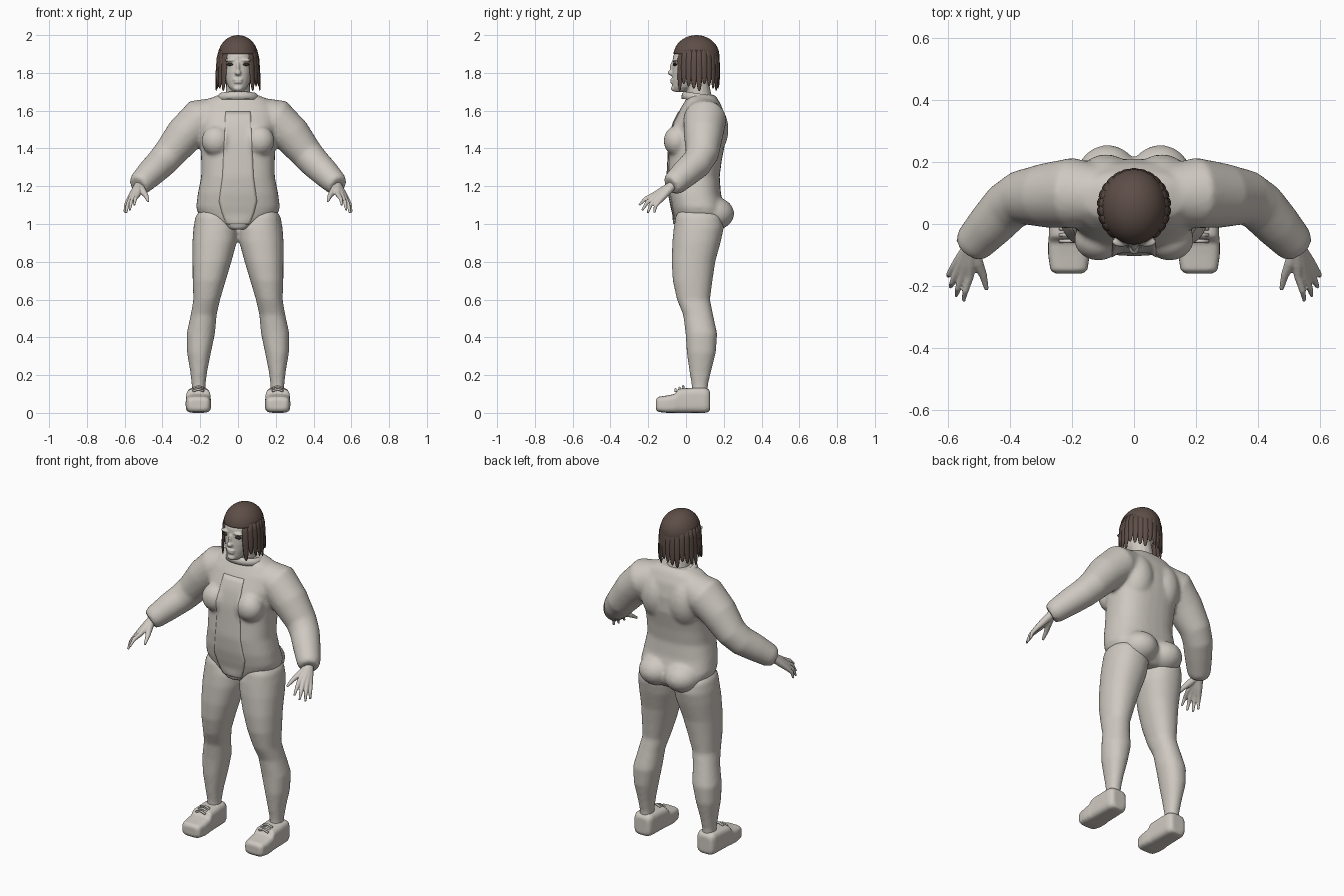
import bpy, bmesh, math
from mathutils import Vector, Matrix

cube = bpy.data.objects.get("Cube")
if cube:
    bpy.data.objects.remove(cube, do_unlink=True)


def material(name, rgb):
    m = bpy.data.materials.new(name)
    m.use_nodes = True
    m.diffuse_color = (*rgb, 1)
    m.node_tree.nodes["Principled BSDF"].inputs["Base Color"].default_value = (*rgb, 1)
    return m


CLAY = material("warm grey", (0.62, 0.58, 0.53))
HAIR = material("dark brown", (0.11, 0.075, 0.062))
DARK = material("eye black", (0.03, 0.025, 0.025))


def loft(bm, rings, n=24, power=2.0):
    """Skin closed rings given as (centre, half-axis u, half-axis v)."""
    loops = []
    for c, u, v in rings:
        loop = []
        for i in range(n):
            a = math.tau * i / n
            ca, sa = math.cos(a), math.sin(a)
            p = Vector(c) + Vector(u) * math.copysign(abs(ca) ** (2 / power), ca)
            loop.append(bm.verts.new(p + Vector(v) * math.copysign(abs(sa) ** (2 / power), sa)))
        loops.append(loop)
    for a, b in zip(loops, loops[1:]):
        for i in range(n):
            j = (i + 1) % n
            bm.faces.new((a[i], a[j], b[j], b[i]))
    bm.faces.new(loops[0])
    bm.faces.new(loops[-1])


def stack(bm, levels, side=1, power=2.0):
    """Horizontal sections: (z, x inner, x outer, y front, y back)."""
    loft(bm, [((side * (a + b) / 2, (f + k) / 2, z), ((b - a) / 2, 0, 0), (0, (k - f) / 2, 0))
              for z, a, b, f, k in levels], 32, power)


def body(bm, levels, power=2.0):
    stack(bm, [(z, -w, w, f, k) for z, w, f, k in levels], 1, power)


def tube(bm, path, side=1, flat=1.0, n=16):
    """Round limb through (x, y, z, radius) points."""
    pts = [Vector((side * p[0], p[1], p[2])) for p in path]
    rings = []
    for i, p in enumerate(pts):
        t = (pts[min(i + 1, len(pts) - 1)] - pts[max(i - 1, 0)]).normalized()
        u = t.cross(Vector((0, 1, 0.01))).normalized()
        v = t.cross(u)
        rings.append((p, u * path[i][3], v * path[i][3] * flat))
    loft(bm, rings, n)


def ball(bm, centre, radii):
    m = Matrix.Translation(centre) @ Matrix.Diagonal((*radii, 1))
    bmesh.ops.create_uvsphere(bm, u_segments=32, v_segments=20, radius=1, matrix=m)


def finish(name, bm, mat, voxel=None, smooth=4, mirror=False):
    bmesh.ops.recalc_face_normals(bm, faces=bm.faces)
    for f in bm.faces:
        f.smooth = True
    me = bpy.data.meshes.new(name)
    bm.to_mesh(me)
    bm.free()
    me.materials.append(mat)
    ob = bpy.data.objects.new(name, me)
    bpy.context.collection.objects.link(ob)
    if voxel:
        r = ob.modifiers.new("merge", "REMESH")
        r.mode, r.voxel_size, r.use_smooth_shade = "VOXEL", voxel, True
        s = ob.modifiers.new("soften", "SMOOTH")
        s.factor, s.iterations = 0.5, smooth
    if mirror:
        ob.modifiers.new("mirror", "MIRROR").use_axis[0] = True
    return ob


# Jacket: torso, chest, seat and sleeves merged into one skin
bm = bmesh.new()
body(bm, [(1.685, 0.10, 0.02, 0.15), (1.66, 0.16, 0.0, 0.17), (1.61, 0.2, -0.03, 0.195),
          (1.53, 0.21, -0.07, 0.21), (1.44, 0.2, -0.09, 0.21), (1.34, 0.195, -0.095, 0.19),
          (1.25, 0.195, -0.1, 0.178), (1.16, 0.213, -0.092, 0.185), (1.09, 0.222, -0.078, 0.205),
          (1.05, 0.21, -0.068, 0.215), (1.01, 0.13, -0.066, 0.21), (0.97, 0.06, -0.055, 0.17)], 2.5)
for s in (1, -1):
    ball(bm, (s * 0.115, -0.05, 1.44), (0.078, 0.068, 0.08))
    ball(bm, (s * 0.09, 0.1, 1.5), (0.11, 0.125, 0.16))
    ball(bm, (s * 0.085, 0.14, 1.055), (0.105, 0.115, 0.09))
    tube(bm, [(0.08, 0.09, 1.585, 0.09), (0.2, 0.1, 1.553, 0.112), (0.285, 0.092, 1.47, 0.102),
              (0.365, 0.085, 1.37, 0.086), (0.41, 0.055, 1.32, 0.081), (0.46, 0.0, 1.272, 0.075),
              (0.515, -0.06, 1.217, 0.064), (0.53, -0.08, 1.203, 0.052)], s, 1.02, 24)
jacket = finish("jacket", bm, CLAY, 0.011, 5)

# Front panel lying on the jacket
bm = bmesh.new()
outline = [(1.0, 0.06), (1.06, 0.085), (1.12, 0.1), (1.25, 0.082), (1.4, 0.075), (1.62, 0.065)]
COLS, STEPS = 12, 8
rows = []
for (z0, w0), (z1, w1) in zip(outline, outline[1:]):
    for k in range(STEPS):
        t = k / STEPS
        z, w = z0 + (z1 - z0) * t, w0 + (w1 - w0) * t
        rows.append([bm.verts.new((w * (2 * i / COLS - 1), -0.5, z)) for i in range(COLS + 1)])
for a, b in zip(rows, rows[1:]):
    for i in range(COLS):
        bm.faces.new((a[i], a[i + 1], b[i + 1], b[i]))
panel = finish("front_panel", bm, CLAY)
wrap = panel.modifiers.new("wrap", "SHRINKWRAP")
wrap.wrap_method, wrap.target = "PROJECT", jacket
wrap.use_project_y, wrap.use_positive_direction = True, True
thick = panel.modifiers.new("thick", "SOLIDIFY")
thick.thickness, thick.offset = 0.008, 0

# Trousers: two legs joined at the crotch
bm = bmesh.new()
for s in (1, -1):
    stack(bm, [(1.075, 0.06, 0.2, -0.035, 0.15), (1.04, 0.03, 0.225, -0.055, 0.19),
               (0.98, 0.0, 0.236, -0.065, 0.2), (0.91, 0.005, 0.241, -0.072, 0.185),
               (0.8, 0.035, 0.241, -0.076, 0.155), (0.7, 0.065, 0.24, -0.07, 0.14),
               (0.6, 0.095, 0.236, -0.048, 0.127), (0.52, 0.113, 0.25, -0.015, 0.143),
               (0.42, 0.122, 0.272, -0.002, 0.165), (0.32, 0.143, 0.27, 0.004, 0.158),
               (0.22, 0.163, 0.253, 0.018, 0.133), (0.15, 0.172, 0.245, 0.03, 0.117),
               (0.1, 0.172, 0.245, 0.03, 0.115)], s, 2.2)
finish("trousers", bm, CLAY, 0.011, 4)

# Shoes: rounded cross-sections from toe to heel, plus sole and ankle opening
bm = bmesh.new()
X = 0.21
loft(bm, [((X, y, (lo + hi) / 2), (w, 0, 0), (0, 0, (hi - lo) / 2)) for y, w, lo, hi in
          [(-0.16, 0.045, 0.02, 0.07), (-0.148, 0.06, 0.005, 0.085), (-0.1, 0.067, 0.0, 0.092),
           (-0.06, 0.067, 0.0, 0.1), (-0.04, 0.065, 0.0, 0.128), (0.05, 0.062, 0.0, 0.134),
           (0.1, 0.06, 0.0, 0.134), (0.12, 0.052, 0.005, 0.125), (0.128, 0.038, 0.02, 0.11)]], 32, 4)
finish("shoes", bm, CLAY, 0.006, 4, True)
bm = bmesh.new()
for k in range(3):
    y = -0.055 + 0.02 * k
    tube(bm, [(X - 0.03, y, 0.115 + 0.008 * k, 0.006), (X, y, 0.125 + 0.008 * k, 0.006),
              (X + 0.03, y, 0.115 + 0.008 * k, 0.006)], 1, 1, 8)
finish("shoe_laces", bm, CLAY, None, 0, True)

# Hands: each finger runs from the wrist so the roots merge into a palm
bm = bmesh.new()
wrist = (0.525, -0.07, 1.205)
for knuckle, tip in [((0.53, -0.17, 1.155), (0.55, -0.248, 1.1)),
                     ((0.552, -0.17, 1.142), (0.574, -0.232, 1.072)),
                     ((0.57, -0.16, 1.13), (0.592, -0.203, 1.058)),
                     ((0.582, -0.142, 1.12), (0.6, -0.168, 1.06))]:
    mid = Vector(knuckle).lerp(Vector(tip), 0.5) + Vector((0.004, -0.006, 0.006))
    tube(bm, [(*wrist, 0.024), (*Vector(wrist).lerp(Vector(knuckle), 0.6), 0.019),
              (*knuckle, 0.0135), (*mid, 0.0105), (*tip, 0.006)])
tube(bm, [(*wrist, 0.022), (0.505, -0.125, 1.175, 0.019), (0.487, -0.165, 1.15, 0.013),
          (0.475, -0.212, 1.12, 0.007)])
finish("hands", bm, CLAY, 0.004, 3, True)

# Head and neck with nose, lips, brow and ears
bm = bmesh.new()
body(bm, [(1.7, 0.028, -0.062, 0.0), (1.725, 0.05, -0.072, 0.05), (1.76, 0.066, -0.074, 0.1),
          (1.8, 0.075, -0.074, 0.125), (1.85, 0.08, -0.071, 0.14), (1.89, 0.082, -0.068, 0.15),
          (1.93, 0.075, -0.045, 0.145), (1.97, 0.045, 0.0, 0.1)], 2.2)
tube(bm, [(0, 0.075, 1.6, 0.08), (0, 0.07, 1.67, 0.066), (0, 0.055, 1.78, 0.06)])
ball(bm, (0, -0.078, 1.8), (0.017, 0.02, 0.014))
ball(bm, (0, -0.072, 1.825), (0.01, 0.014, 0.035))
ball(bm, (0, -0.071, 1.764), (0.027, 0.013, 0.007))
ball(bm, (0, -0.07, 1.75), (0.024, 0.014, 0.007))
ball(bm, (0, -0.062, 1.718), (0.025, 0.018, 0.016))
for s in (1, -1):
    ball(bm, (s * 0.04, -0.058, 1.867), (0.032, 0.016, 0.009))
    ball(bm, (s * 0.08, 0.045, 1.825), (0.012, 0.02, 0.032))
finish("head", bm, CLAY, 0.005, 3)

# Eyes
bm = bmesh.new()
ball(bm, (0.041, -0.058, 1.845), (0.02, 0.012, 0.008))
finish("eyes", bm, DARK, None, 0, True)

# Collar around the neck
bm = bmesh.new()
loft(bm, [((0, 0.072, z), (w, 0, 0), (0, w * 0.85, -w * 0.12)) for z, w in
          [(1.65, 0.115), (1.675, 0.11), (1.69, 0.098), (1.69, 0.088), (1.672, 0.08)]], 32)
finish("collar", bm, CLAY)

# Hair cap, cut higher across the forehead
bm = bmesh.new()
ball(bm, (0, 0.055, 1.89), (0.105, 0.122, 0.11))
for z in (1.9, 1.84):
    bmesh.ops.bisect_plane(bm, geom=bm.verts[:] + bm.edges[:] + bm.faces[:],
                           plane_co=(0, 0, z), plane_no=(0, 0, 1))
low = [f for f in bm.faces if f.calc_center_median().z < 1.84
       or (f.calc_center_median().z < 1.9 and f.calc_center_median().y < -0.02)]
bmesh.ops.delete(bm, geom=low, context="FACES")
cap = finish("hair_cap", bm, HAIR)
cap.modifiers.new("thick", "SOLIDIFY").thickness = 0.008

# Hanging locks around the sides and back
bm = bmesh.new()
COUNT = 21
for i in range(COUNT):
    a = math.radians(-48 + 276 * i / (COUNT - 1))
    out = Vector((math.cos(a), math.sin(a), 0))
    across = Vector((-out.y, out.x, 0))
    end = 1.705 + 0.012 * (i * 7 % 4)
    rings = []
    for t, width, grow in [(0, 0.012, 0.93), (0.2, 0.019, 1.0), (0.5, 0.018, 1.05),
                           (0.8, 0.014, 1.09), (0.95, 0.009, 1.11), (1, 0.003, 1.11)]:
        spread = Vector((out.x * 0.105 * grow, out.y * 0.115 * min(grow, 1.03), 0))
        rings.append((spread + Vector((0, 0.055, 1.92 + (end - 1.92) * t)),
                      across * width, out * width * 0.4))
    loft(bm, rings, 10)
finish("hair_locks", bm, HAIR)
